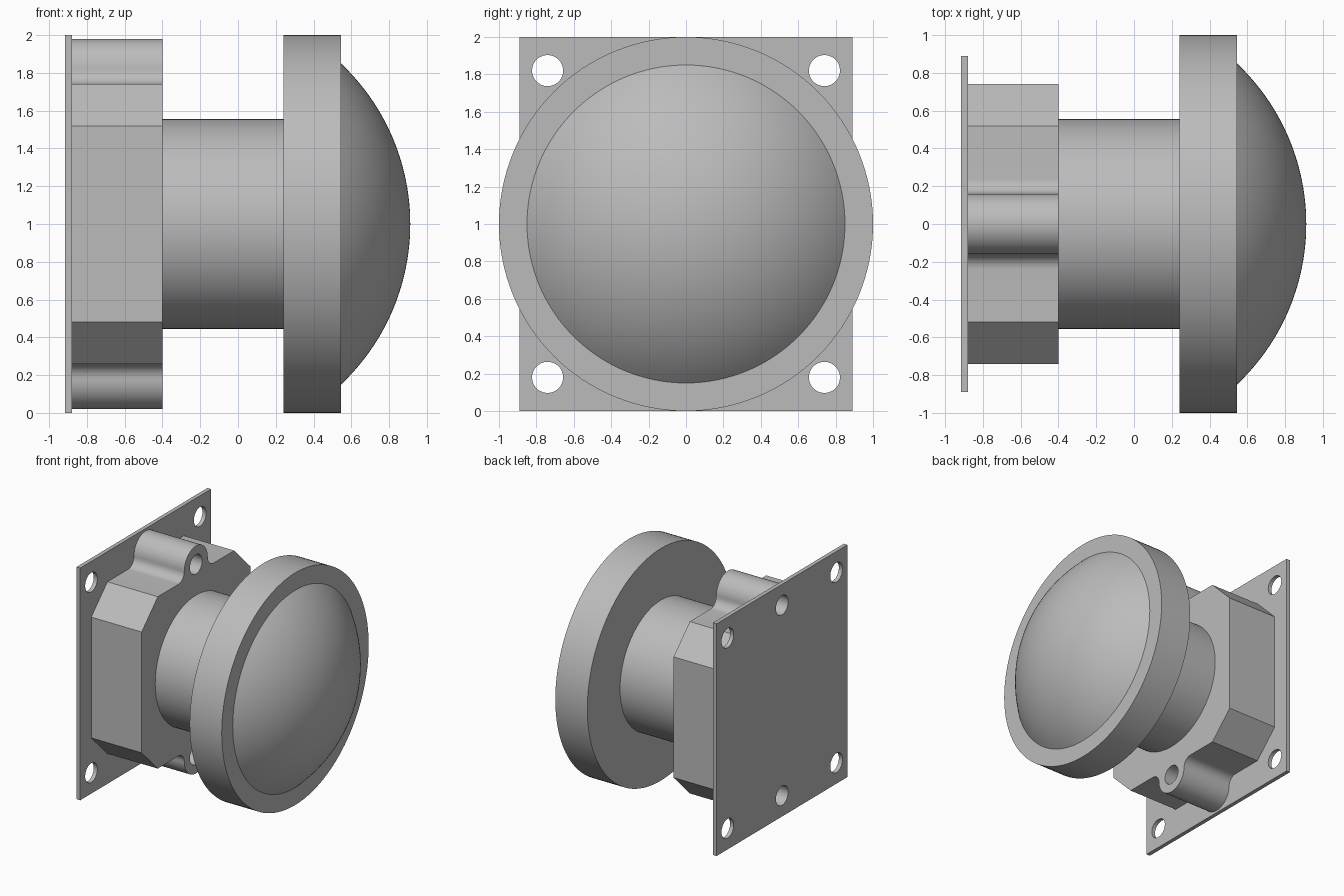
import bpy, bmesh
from math import sin, cos, pi, asin, radians
from mathutils import Matrix, Vector

cube = bpy.data.objects.get("Cube")
if cube:
    bpy.data.objects.remove(cube, do_unlink=True)

grey = bpy.data.materials.new("plain_grey")
grey.use_nodes = True
GREY = (0.5, 0.5, 0.5, 1)
grey.diffuse_color = GREY
grey.node_tree.nodes["Principled BSDF"].inputs["Base Color"].default_value = GREY

AXIS_Z = 1.0      # height of the shaft axis
PLATE_BACK, PLATE_FRONT, BODY_FRONT = -0.915, -0.88, -0.40
HOLE_R, HOLE_OFF = 0.083, 0.82


def finish(name, bm):
    """Turn a bmesh into a named grey object."""
    bmesh.ops.remove_doubles(bm, verts=bm.verts, dist=1e-5)
    bmesh.ops.recalc_face_normals(bm, faces=bm.faces)
    mesh = bpy.data.meshes.new(name)
    bm.to_mesh(mesh)
    bm.free()
    mesh.materials.append(grey)
    obj = bpy.data.objects.new(name, mesh)
    bpy.context.collection.objects.link(obj)
    return obj


def smooth(obj):
    bpy.ops.object.select_all(action='DESELECT')
    obj.select_set(True)
    bpy.context.view_layer.objects.active = obj
    bpy.ops.object.shade_smooth_by_angle(angle=radians(30))


def lathe(name, profile, steps=128):
    """Revolve (x, radius) points about the shaft axis."""
    bm = bmesh.new()
    vs = [bm.verts.new((x, 0, AXIS_Z + r)) for x, r in profile]
    edges = [bm.edges.new(pair) for pair in zip(vs, vs[1:])]
    bmesh.ops.spin(bm, geom=vs + edges, cent=(0, 0, AXIS_Z), axis=(1, 0, 0),
                   angle=2 * pi, steps=steps)
    obj = finish(name, bm)
    # outward normals on the open shells
    mesh = obj.data
    if sum(p.normal.dot(p.center - Vector((p.center.x - 0.1, 0, AXIS_Z))) * p.area
           for p in mesh.polygons) < 0:
        mesh.flip_normals()
    smooth(obj)
    return obj


def extrude(name, outline, x0, x1):
    """Extrude a (y, z) outline, centred on the axis, along x."""
    bm = bmesh.new()
    face = bm.faces.new([bm.verts.new((x0, y, AXIS_Z + z)) for y, z in outline])
    new = bmesh.ops.extrude_face_region(bm, geom=[face])["geom"]
    bmesh.ops.translate(bm, vec=(x1 - x0, 0, 0),
                        verts=[v for v in new if isinstance(v, bmesh.types.BMVert)])
    return finish(name, bm)


def drill(obj, centres):
    """Cut round holes along x at the given (y, z) centres."""
    bm = bmesh.new()
    for y, z in centres:
        place = Matrix.Translation((-0.65, y, AXIS_Z + z)) @ Matrix.Rotation(pi / 2, 4, 'Y')
        bmesh.ops.create_cone(bm, cap_ends=True, segments=48, radius1=HOLE_R,
                              radius2=HOLE_R, depth=1, matrix=place)
    cutter = finish("hole_cutter", bm)
    cutter.hide_render = True
    mod = obj.modifiers.new("holes", 'BOOLEAN')
    mod.operation, mod.solver, mod.object = 'DIFFERENCE', 'EXACT', cutter
    bpy.context.view_layer.objects.active = obj
    bpy.ops.object.modifier_apply(modifier=mod.name)
    bpy.data.objects.remove(cutter, do_unlink=True)
    smooth(obj)


def arc(cy, cz, r, a0, a1, n):
    return [(cy + r * cos(a0 + (a1 - a0) * i / n), cz + r * sin(a0 + (a1 - a0) * i / n))
            for i in range(n + 1)]


# Mounting plate with corner and centre holes
lug_holes = [(0, HOLE_OFF), (0, -HOLE_OFF)]
corner_holes = [(y, z) for y in (-0.74, 0.74) for z in (-HOLE_OFF, HOLE_OFF)]
plate = extrude("mounting_plate", [(-0.89, -1), (0.89, -1), (0.89, 1), (-0.89, 1)],
                PLATE_BACK, PLATE_FRONT)
drill(plate, corner_holes + lug_holes)

# Chamfered housing with a filleted bolt lug at top and bottom
HALF, CUT, LUG_R, FILLET = 0.74, 0.52, 0.16, 0.08
upper = [(HALF, CUT), (CUT, HALF)]
upper += arc(LUG_R + FILLET, HALF + FILLET, FILLET, -pi / 2, -pi, 10)
upper += arc(0, HOLE_OFF, LUG_R, 0, pi, 32)[1:-1]
upper += arc(-LUG_R - FILLET, HALF + FILLET, FILLET, 0, -pi / 2, 10)
upper += [(-CUT, HALF), (-HALF, CUT)]
housing = extrude("housing", upper + [(-y, -z) for y, z in upper],
                  PLATE_FRONT, BODY_FRONT)
drill(housing, lug_holes)

# Shaft, flange and domed cap
SHAFT_R, FLANGE_BACK, FLANGE_FRONT, DOME_R, TIP = 0.555, 0.24, 0.545, 0.85, 0.912
lathe("shaft", [(BODY_FRONT, SHAFT_R), (FLANGE_BACK, SHAFT_R)])
lathe("flange", [(FLANGE_BACK, SHAFT_R), (FLANGE_BACK, 1), (FLANGE_FRONT, 1),
                 (FLANGE_FRONT, DOME_R)])
rise = TIP - FLANGE_FRONT
ball = (DOME_R ** 2 + rise ** 2) / (2 * rise)
lathe("domed_cap", arc(TIP - ball, 0, ball, asin(DOME_R / ball), 0, 24))
